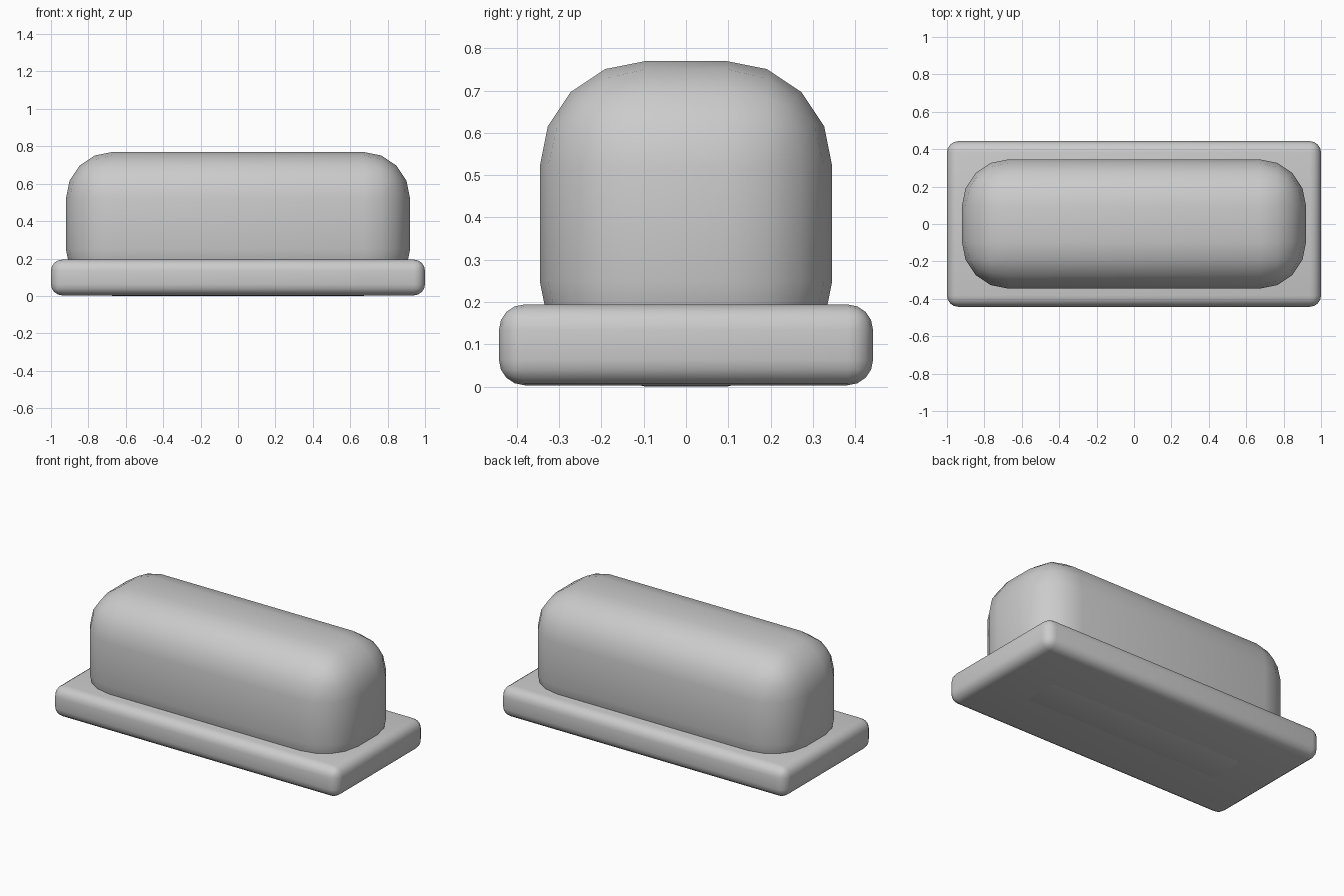
import bpy

if "Cube" in bpy.data.objects:
    bpy.data.objects.remove(bpy.data.objects["Cube"])

grey = bpy.data.materials.new("light_grey")
grey.diffuse_color = (0.6, 0.6, 0.6, 1)
grey.use_nodes = True
grey.node_tree.nodes["Principled BSDF"].inputs["Base Color"].default_value = grey.diffuse_color


def rounded_box(name, size, bottom, radius, segments):
    """Box with every edge rounded, resting at the given height."""
    bpy.ops.mesh.primitive_cube_add(size=1, location=(0, 0, bottom + size[2] / 2))
    obj = bpy.context.object
    obj.name = name
    obj.scale = size
    bpy.ops.object.transform_apply(location=False, rotation=False, scale=True)
    bevel = obj.modifiers.new("rounding", 'BEVEL')
    bevel.width = radius
    bevel.segments = segments
    bevel.limit_method = 'NONE'
    bpy.ops.object.modifier_apply(modifier=bevel.name)
    bpy.ops.object.shade_smooth()
    obj.data.materials.append(grey)
    return obj


# Flat dish underneath
rounded_box("base_tray", (2.0, 0.885, 0.191), 0.003, 0.06, 4)

# Tall rounded lid sunk through the tray
rounded_box("rounded_cover", (1.84, 0.692, 0.77), 0.0, 0.25, 4)
